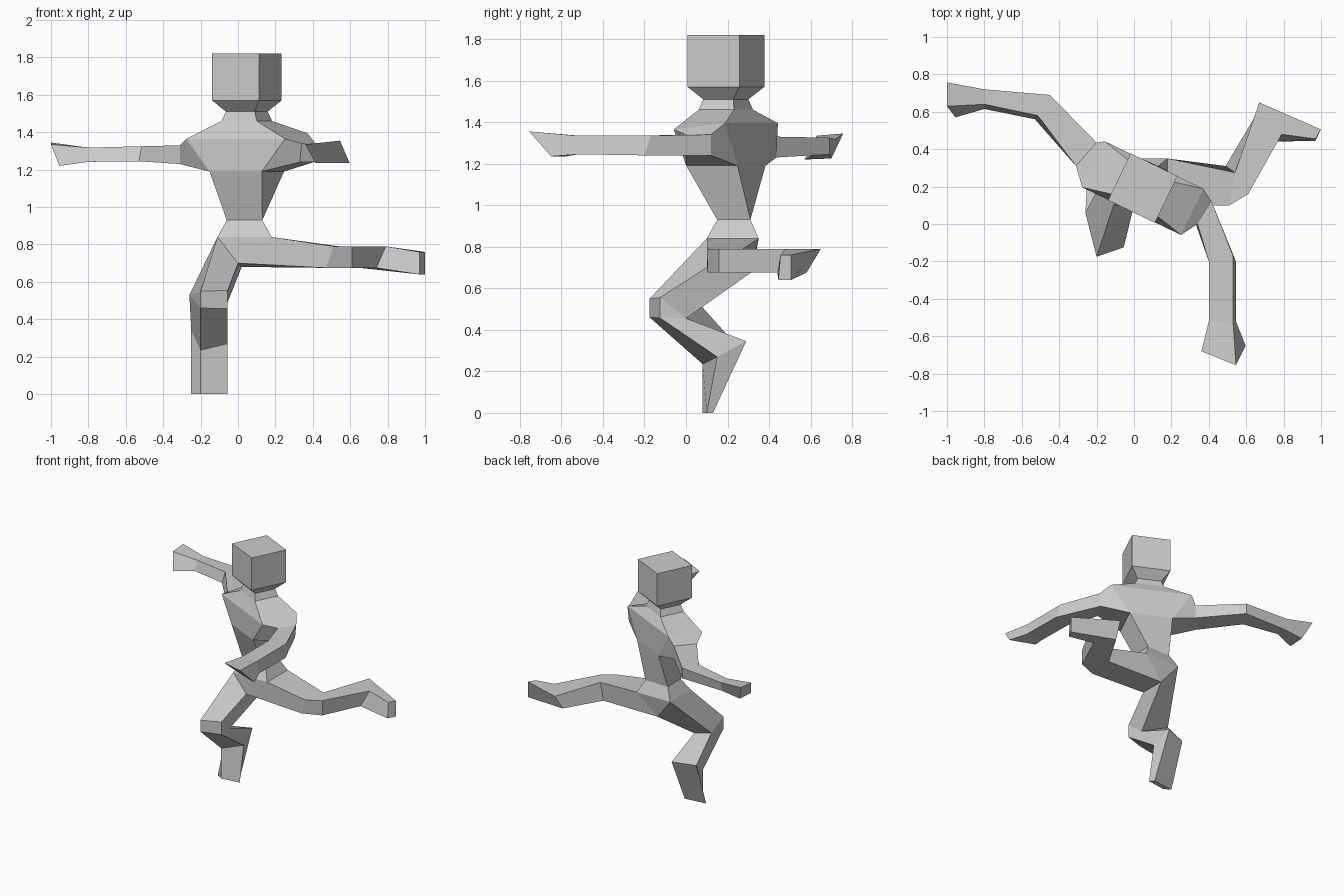
import bpy, bmesh
from mathutils import Vector

if "Cube" in bpy.data.objects:
    bpy.data.objects.remove(bpy.data.objects["Cube"])

U, V = Vector((0.901, -0.434)), Vector((0.434, 0.901))   # turned upper-body axes
C = Vector((0.047, 0.192))


def loft(name, rings, open_start=False, open_end=False, skip=()):
    """Skin four-sided rings; open ends and skipped sides are where other parts join."""
    bm = bmesh.new()
    vs = [[bm.verts.new(p) for p in r] for r in rings]
    holes = []
    for i in range(len(vs) - 1):
        for j in range(4):
            k = (j + 1) % 4
            f = bm.faces.new((vs[i][j], vs[i][k], vs[i + 1][k], vs[i + 1][j]))
            if (i, j) in skip:
                holes.append(f)
    for ring, is_open in ((vs[0], open_start), (vs[-1], open_end)):
        f = bm.faces.new(ring)
        if is_open:
            holes.append(f)
    bmesh.ops.recalc_face_normals(bm, faces=bm.faces[:])
    if holes:
        bmesh.ops.delete(bm, geom=holes, context='FACES_ONLY')
    bmesh.ops.remove_doubles(bm, verts=bm.verts[:], dist=0.0005)
    me = bpy.data.meshes.new(name)
    bm.to_mesh(me)
    bm.free()
    ob = bpy.data.objects.new(name, me)
    bpy.context.collection.objects.link(ob)
    return ob


def turned(hu, hv, zf, zb=None):
    """Turned rectangle around the spine: front left, front right, back right, back left."""
    zb = zf if zb is None else zb
    return [(*(C + U * hu * a + V * hv * b), zf if b < 0 else zb)
            for a, b in ((-1, -1), (1, -1), (1, 1), (-1, 1))]


def box_ring(x0, x1, y0, y1, z):
    return [(x0, y0, z), (x1, y0, z), (x1, y1, z), (x0, y1, z)]


def limb(a, b, zt, zb, da=(0, 0), db=None):
    """Limb section: front top a, back top b, then the bottom points shifted by da, db."""
    db = da if db is None else db
    return [(*a, zt), (*b, zt), (b[0] + db[0], b[1] + db[1], zb),
            (a[0] + da[0], a[1] + da[1], zb)]


# Torso and head
waist = box_ring(-0.06, 0.13, 0.15, 0.31, 0.93)
armpit = turned(0.155, 0.137, 1.19)
shoulder = turned(0.293, 0.137, 1.365, 1.395)
neck = turned(0.085, 0.08, 1.51)
loft("torso", [waist, armpit, shoulder, turned(0.105, 0.094, 1.46), neck],
     True, True, skip={(1, 1), (1, 3)})
loft("head", [neck, turned(0.139, 0.139, 1.57), turned(0.139, 0.139, 1.82)], True)

# Pelvis, narrowing to the crotch edge
hips = box_ring(-0.11, 0.18, 0.10, 0.35, 0.84)
cf, cb = (0.0, 0.10, 0.70), (0.02, 0.32, 0.68)
loft("pelvis", [waist, hips, [cf, cf, cb, cb]], True, True, skip={(1, 1), (1, 3)})

# Arms, from shoulder to hand
loft("left_arm", [
    [shoulder[1], shoulder[2], armpit[2], armpit[1]],
    limb((0.34, 0.0), (0.415, 0.12), 1.34, 1.24, (-0.01, 0)),
    limb((0.40, -0.20), (0.53, -0.17), 1.335, 1.24, (0.01, 0), (0.015, -0.03)),
    limb((0.40, -0.52), (0.53, -0.53), 1.335, 1.245, (0.01, 0), (0.015, 0.01)),
    [(0.36, -0.68, 1.335), (0.545, -0.755, 1.355), (0.597, -0.65, 1.235), (0.415, -0.58, 1.235)],
], True)
loft("right_arm", [
    [shoulder[0], shoulder[3], armpit[3], armpit[0]],
    limb((-0.31, 0.31), (-0.20, 0.435), 1.33, 1.23),
    limb((-0.515, 0.58), (-0.45, 0.69), 1.325, 1.245, (-0.015, -0.02), (0, 0)),
    limb((-0.80, 0.64), (-0.80, 0.72), 1.318, 1.242, (0, -0.025)),
    [(-1.0, 0.63, 1.335), (-1.0, 0.757, 1.345), (-0.95, 0.70, 1.225), (-0.955, 0.57, 1.22)],
], True)

# Raised leg, bent back at the knee
kb, kb2 = (0.54, 0.275), (-0.05, 0.035)
loft("left_leg", [
    [hips[1], hips[2], cb, cf],
    limb((0.51, 0.10), kb, 0.79, 0.675, (-0.04, 0.005), kb2),
    limb((0.61, 0.16), kb, 0.79, 0.675, (0, 0.0), kb2),
    limb((0.79, 0.48), (0.67, 0.65), 0.79, 0.675, (-0.05, -0.04), (-0.02, -0.07)),
    limb((0.97, 0.455), (1.0, 0.505), 0.76, 0.64, (0.0, -0.01), (0, 0)),
], True)

# Standing leg with pointed foot
inner, outer = (-0.07, 0.0, 0.455), (-0.26, 0.06, 0.53)
loft("right_leg", [
    [hips[0], cf, cb, hips[3]],
    [(-0.20, -0.175, 0.55), (-0.055, -0.125, 0.555), inner, outer],
    [(-0.20, -0.175, 0.46), (-0.055, -0.125, 0.457), inner, outer],
    [(-0.20, 0.08, 0.235), (-0.055, 0.15, 0.27), (-0.08, 0.29, 0.345), (-0.25, 0.23, 0.34)],
    [(-0.20, 0.08, 0), (-0.055, 0.10, 0), (-0.08, 0.13, 0), (-0.25, 0.11, 0)],
], True)
